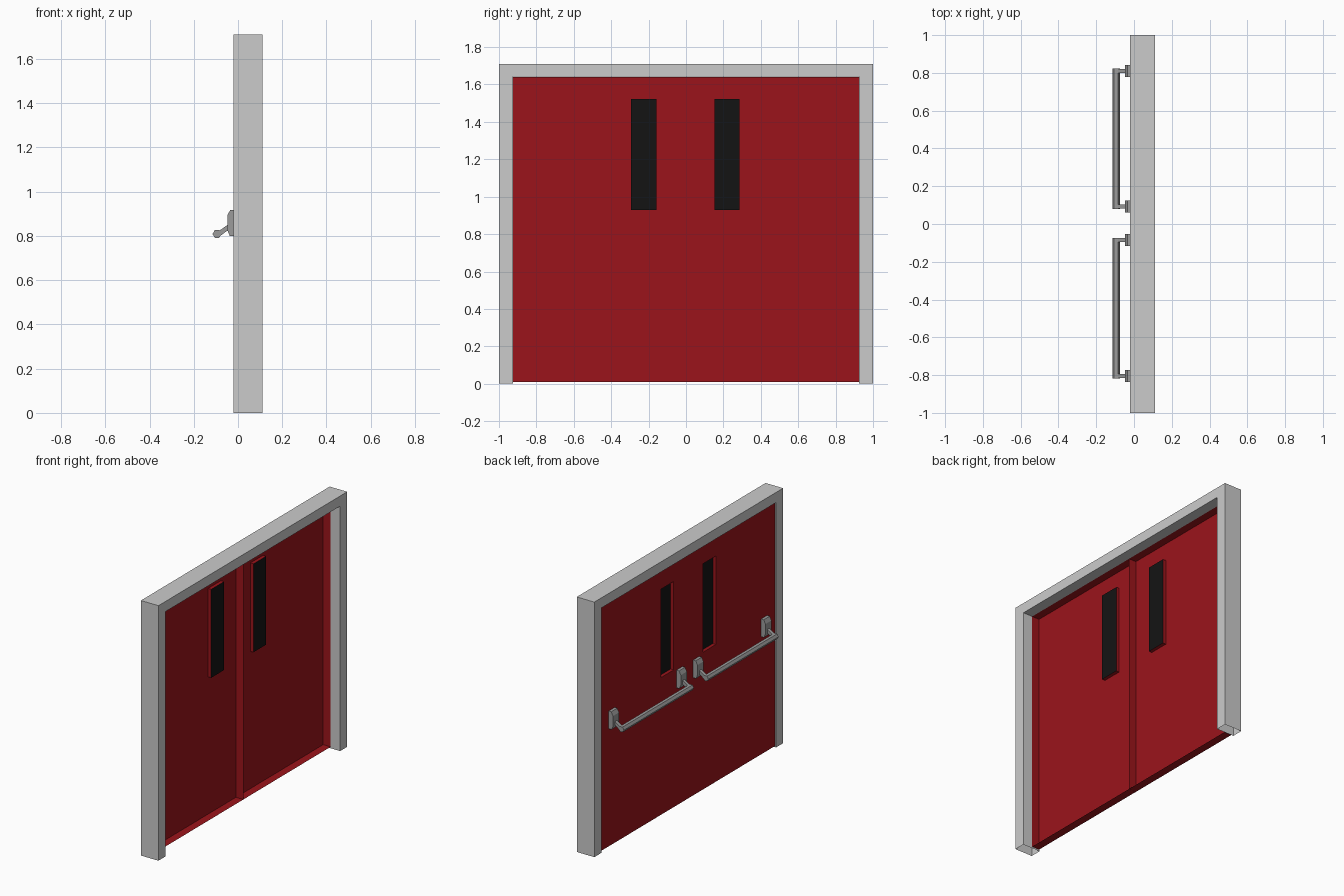
import bpy, bmesh, math

if "Cube" in bpy.data.objects:
    bpy.data.objects.remove(bpy.data.objects["Cube"])


def material(name, r, g, b):
    m = bpy.data.materials.new(name)
    m.diffuse_color = (r, g, b, 1)
    m.use_nodes = True
    m.node_tree.nodes["Principled BSDF"].inputs["Base Color"].default_value = m.diffuse_color
    return m


RED = material("red_paint", 0.33, 0.007, 0.011)
BLACK = material("dark_glass", 0.007, 0.007, 0.007)
STEEL = material("dark_steel", 0.33, 0.33, 0.33)


def finish(bm, name, mat=None):
    bmesh.ops.remove_doubles(bm, verts=bm.verts, dist=1e-5)
    bmesh.ops.recalc_face_normals(bm, faces=bm.faces)
    me = bpy.data.meshes.new(name)
    bm.to_mesh(me)
    bm.free()
    ob = bpy.data.objects.new(name, me)
    bpy.context.collection.objects.link(ob)
    if mat:
        me.materials.append(mat)
    return ob


def face(bm, pts):
    return bm.faces.new([bm.verts.new(p) for p in pts])


def prism(bm, profile, y0, y1):
    """Extrude an (x, z) profile along y."""
    f = face(bm, [(x, y0, z) for x, z in profile])
    ext = bmesh.ops.extrude_face_region(bm, geom=[f], use_keep_orig=True)
    for v in ext["geom"]:
        if isinstance(v, bmesh.types.BMVert):
            v.co.y = y1


# Door frame: hollow U-shaped surround, open at the feet
XF, XB = -0.02, 0.11
outline = [(-1, 0), (-1, 1.71), (1, 1.71), (1, 0),
           (0.925, 0), (0.925, 1.642), (-0.925, 1.642), (-0.925, 0)]
bm = bmesh.new()
for x in (XF, XB):
    face(bm, [(x, y, z) for y, z in outline])
for i, (a, b) in enumerate(zip(outline, outline[1:] + outline[:1])):
    if i not in (3, 7):
        face(bm, [(XF, *a), (XF, *b), (XB, *b), (XB, *a)])
finish(bm, "door_frame")

# Door leaves: sheet panel with edge flanges and a recessed window
PANEL, FLANGE, GLASS = -0.015, 0.04, 0.008
Z0, Z1, WZ0, WZ1 = 0.01, 1.641, 0.93, 1.523


def rim(bm, ya, yb, za, zb, x0, x1):
    """Four walls around a rectangle, running from x0 to x1."""
    c = [(ya, za), (yb, za), (yb, zb), (ya, zb)]
    for p, q in zip(c, c[1:] + c[:1]):
        face(bm, [(x0, *p), (x0, *q), (x1, *q), (x1, *p)])


def leaf(side, y0, y1, w0, w1):
    bm = bmesh.new()
    ys, zs = [y0, w0, w1, y1], [Z0, WZ0, WZ1, Z1]
    for i in range(3):
        for j in range(3):
            if (i, j) != (1, 1):
                a, b, c, d = ys[i], ys[i + 1], zs[j], zs[j + 1]
                face(bm, [(PANEL, a, c), (PANEL, a, d), (PANEL, b, d), (PANEL, b, c)])
    for ya, yb in zip(ys, ys[1:]):
        for z in (Z0, Z1):
            face(bm, [(PANEL, ya, z), (PANEL, yb, z), (FLANGE, yb, z), (FLANGE, ya, z)])
    for za, zb in zip(zs, zs[1:]):
        for y in (y0, y1):
            face(bm, [(PANEL, y, za), (PANEL, y, zb), (FLANGE, y, zb), (FLANGE, y, za)])
    rim(bm, w0, w1, WZ0, WZ1, PANEL, GLASS)
    finish(bm, side + "_door_leaf", RED)
    bm = bmesh.new()
    face(bm, [(GLASS, w0, WZ0), (GLASS, w0, WZ1), (GLASS, w1, WZ1), (GLASS, w1, WZ0)])
    finish(bm, side + "_window", BLACK)


leaf("left", -0.924, -0.0005, -0.295, -0.159)
leaf("right", 0.0005, 0.924, 0.152, 0.287)

# Push bars: chamfered end mounts, sloping arms and a six-sided bar
mount = [(-0.0155, 0.80), (-0.037, 0.80), (-0.048, 0.825), (-0.048, 0.893),
         (-0.035, 0.918), (-0.0155, 0.918)]
arm = [(-0.042, 0.853), (-0.042, 0.828), (-0.085, 0.797), (-0.098, 0.815)]
bar = [(-0.095 + 0.02 * math.cos(math.radians(a)),
        0.809 + 0.02 * math.sin(math.radians(a))) for a in range(0, 360, 60)]


def push_bar(side, y0, y1):
    bm = bmesh.new()
    prism(bm, bar, y0, y1)
    finish(bm, side + "_push_bar", STEEL)
    for end, y, d in (("inner", y0, 1), ("outer", y1, -1)):
        bm = bmesh.new()
        prism(bm, arm, y + 0.001 * d, y + 0.023 * d)
        finish(bm, f"{side}_{end}_bar_arm", STEEL)
        bm = bmesh.new()
        prism(bm, mount, y - 0.02 * d, y + 0.044 * d)
        finish(bm, f"{side}_{end}_bar_mount", STEEL)


push_bar("left", -0.817, -0.073)
push_bar("right", 0.080, 0.822)
